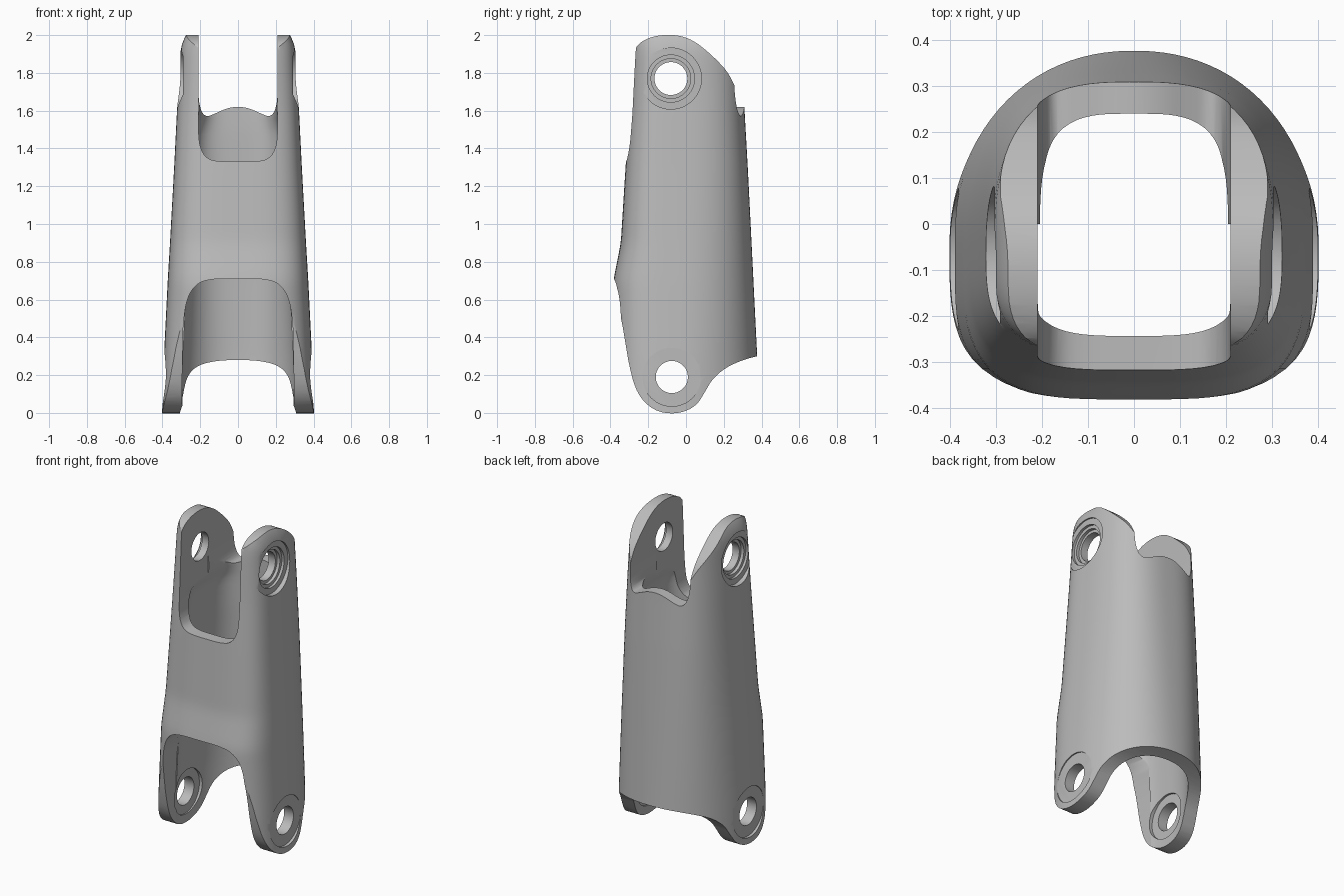
import bpy, bmesh, math
from mathutils import Matrix

if "Cube" in bpy.data.objects:
    bpy.data.objects.remove(bpy.data.objects["Cube"], do_unlink=True)

CENTRE_Y = -0.05


def finish(name, bm):
    bmesh.ops.recalc_face_normals(bm, faces=bm.faces[:])
    mesh = bpy.data.meshes.new(name)
    bm.to_mesh(mesh)
    bm.free()
    obj = bpy.data.objects.new(name, mesh)
    bpy.context.collection.objects.link(obj)
    return obj


def lerp_rows(rows, z):
    z = min(max(z, rows[0][0]), rows[-1][0])
    for a, b in zip(rows, rows[1:]):
        if z <= b[0]:
            t = (z - a[0]) / (b[0] - a[0])
            return [p + (q - p) * t for p, q in zip(a, b)]


def soft_row(rows, z, reach=0.03):
    """Average nearby rows so the loft has no hard creases."""
    samples = [lerp_rows(rows, z + reach * k / 2) for k in range(-2, 3)]
    return [sum(v) / len(samples) for v in zip(*samples)]


def loft(name, rows, steps=60, sides=96):
    """Rows hold height, half width, front y, rear y, rear squareness."""
    bm = bmesh.new()
    rings = []
    low, high = rows[0][0], rows[-1][0]
    for i in range(steps + 1):
        z = low + (high - low) * i / steps
        _, half, front, rear, square = soft_row(rows, z)
        ring = []
        for k in range(sides):
            a = math.tau * (k + 0.5) / sides
            c, s = math.cos(a), math.sin(a)
            n = square if s > 0 else 3.5
            depth = rear - CENTRE_Y if s > 0 else CENTRE_Y - front
            r = (abs(c) ** n + abs(s) ** n) ** (-1 / n)
            ring.append(bm.verts.new((half * c * r, CENTRE_Y + depth * s * r, z)))
        rings.append(ring)
    for lower, upper in zip(rings, rings[1:]):
        for k in range(sides):
            j = (k + 1) % sides
            bm.faces.new((lower[k], lower[j], upper[j], upper[k]))
    bm.faces.new(rings[0][::-1])
    bm.faces.new(rings[-1])
    return finish(name, bm)


def rounded(points, times=2):
    for _ in range(times):
        result = []
        for (a, b), (c, d) in zip(points, points[1:] + points[:1]):
            result += [(0.75 * a + 0.25 * c, 0.75 * b + 0.25 * d),
                       (0.25 * a + 0.75 * c, 0.25 * b + 0.75 * d)]
        points = result
    return points


def prism(name, points, axis, start, end):
    bm = bmesh.new()
    place = (lambda u, v, w: (w, u, v)) if axis == "x" else (lambda u, v, w: (u, w, v))
    a = [bm.verts.new(place(u, v, start)) for u, v in points]
    b = [bm.verts.new(place(u, v, end)) for u, v in points]
    bm.faces.new(a)
    bm.faces.new(b[::-1])
    for i in range(len(a)):
        j = (i + 1) % len(a)
        bm.faces.new((a[i], b[i], b[j], a[j]))
    return finish(name, bm)


def mirrored(half):
    """Close a right-hand outline with its mirror image."""
    return half + [(-x, z) for x, z in reversed(half) if x > 0]


def pin(name, y, z, radius, x0, x1):
    bm = bmesh.new()
    place = Matrix.Translation(((x0 + x1) / 2, y, z)) @ Matrix.Rotation(math.pi / 2, 4, "Y")
    bmesh.ops.create_cone(bm, cap_ends=True, segments=64, radius1=radius,
                          radius2=radius, depth=abs(x1 - x0), matrix=place)
    return finish(name, bm)


def combine(target, tool, operation="DIFFERENCE"):
    tool.hide_render = True
    mod = target.modifiers.new("cut", "BOOLEAN")
    mod.operation = operation
    mod.solver = "EXACT"
    mod.object = tool
    bpy.ops.object.select_all(action="DESELECT")
    bpy.context.view_layer.objects.active = target
    target.select_set(True)
    bpy.ops.object.modifier_apply(modifier=mod.name)
    bpy.data.objects.remove(tool, do_unlink=True)


# Tapered sleeve, rounder at the rear and flatter at the front
body = loft("link_sleeve", [
    (-0.1, 0.405, -0.385, 0.397, 2.1), (0.3, 0.392, -0.385, 0.377, 2.15),
    (0.7, 0.372, -0.385, 0.357, 2.3), (0.9, 0.36, -0.345, 0.347, 2.4),
    (1.3, 0.338, -0.32, 0.327, 2.6), (1.6, 0.323, -0.3, 0.31, 2.7),
    (1.9, 0.306, -0.288, 0.3, 2.7), (1.96, 0.298, -0.285, 0.3, 2.7),
    (2.0, 0.275, -0.28, 0.3, 2.7), (2.1, 0.22, -0.28, 0.3, 2.7)])

# Hollow interior, narrowing between the upper lugs
combine(body, loft("cavity", [
    (-0.2, 0.31, -0.312, 0.315, 2.3), (0.3, 0.305, -0.31, 0.305, 2.3),
    (0.7, 0.285, -0.305, 0.285, 2.5), (1.3, 0.25, -0.245, 0.25, 3),
    (1.5, 0.24, -0.235, 0.24, 3.3), (1.56, 0.205, -0.235, 0.24, 3.6),
    (2.25, 0.205, -0.235, 0.24, 3.6)]))

# Side outline: rounded lugs at both ends and arched rear hem
outline = [
    (-0.5, 0.73), (-0.39, 0.71), (-0.37, 0.62), (-0.343, 0.5), (-0.322, 0.38),
    (-0.303, 0.26), (-0.27, 0.13), (-0.22, 0.053), (-0.15, 0.006), (-0.07, -0.005),
    (0.0, 0.008), (0.06, 0.045), (0.1, 0.11), (0.14, 0.18), (0.21, 0.24),
    (0.3, 0.28), (0.38, 0.302), (0.5, 0.32), (0.5, 1.66), (0.28, 1.68),
    (0.235, 1.78), (0.2, 1.83), (0.13, 1.9), (0.05, 1.965), (-0.02, 1.995),
    (-0.1, 2.004), (-0.19, 1.99), (-0.26, 1.95), (-0.285, 1.88), (-0.285, 1.62),
    (-0.3, 1.5), (-0.33, 1.42), (-0.5, 1.35)]
combine(body, prism("side_outline", rounded(outline), "x", -0.7, 0.7), "INTERSECT")

# Openings at upper front, upper rear and lower front
upper_front = [(0, 1.33), (0.1, 1.33), (0.165, 1.345), (0.2, 1.4), (0.21, 1.48),
               (0.21, 1.7), (0.21, 2.3)]
upper_rear = [(0, 1.622), (0.06, 1.613), (0.12, 1.585), (0.165, 1.567), (0.193, 1.59),
              (0.21, 1.66), (0.21, 1.8), (0.21, 2.3)]
lower_front = [(0, 0.71), (0.14, 0.71), (0.22, 0.685), (0.27, 0.61), (0.29, 0.48),
               (0.295, 0.3), (0.298, -0.3)]
for name, half, y0, y1 in (("upper_front_slot", upper_front, -0.6, 0.0),
                           ("upper_rear_slot", upper_rear, -0.03, 0.6),
                           ("lower_front_slot", lower_front, -0.6, -0.2)):
    combine(body, prism(name, rounded(mirrored(half)), "y", y0, y1))

# Pivot holes with stepped counterbores on both sides
UPPER, LOWER = (-0.08, 1.77), (-0.075, 0.19)
for y, z, radius in ((*UPPER, 0.087), (*LOWER, 0.085)):
    combine(body, pin("pivot_hole", y, z, radius, -0.7, 0.7))
for side in (-1, 1):
    for (y, z), radius, x0, x1 in ((UPPER, 0.162, 0.292, 0.6), (UPPER, 0.125, 0.276, 0.6),
                                   (UPPER, 0.105, 0.257, 0.6), (LOWER, 0.155, 0.382, 0.6),
                                   (LOWER, 0.14, 0.2, 0.316)):
        combine(body, pin("counterbore", y, z, radius, side * x0, side * x1))

# Plain grey finish
grey = bpy.data.materials.new("plain_grey")
grey.use_nodes = True
colour = (0.5, 0.5, 0.5, 1)
grey.diffuse_color = colour
grey.node_tree.nodes["Principled BSDF"].inputs["Base Color"].default_value = colour
body.data.materials.clear()
body.data.materials.append(grey)
for face in body.data.polygons:
    face.material_index = 0

bpy.ops.object.select_all(action="DESELECT")
bpy.context.view_layer.objects.active = body
body.select_set(True)
bpy.ops.object.shade_smooth_by_angle(angle=math.radians(35))
